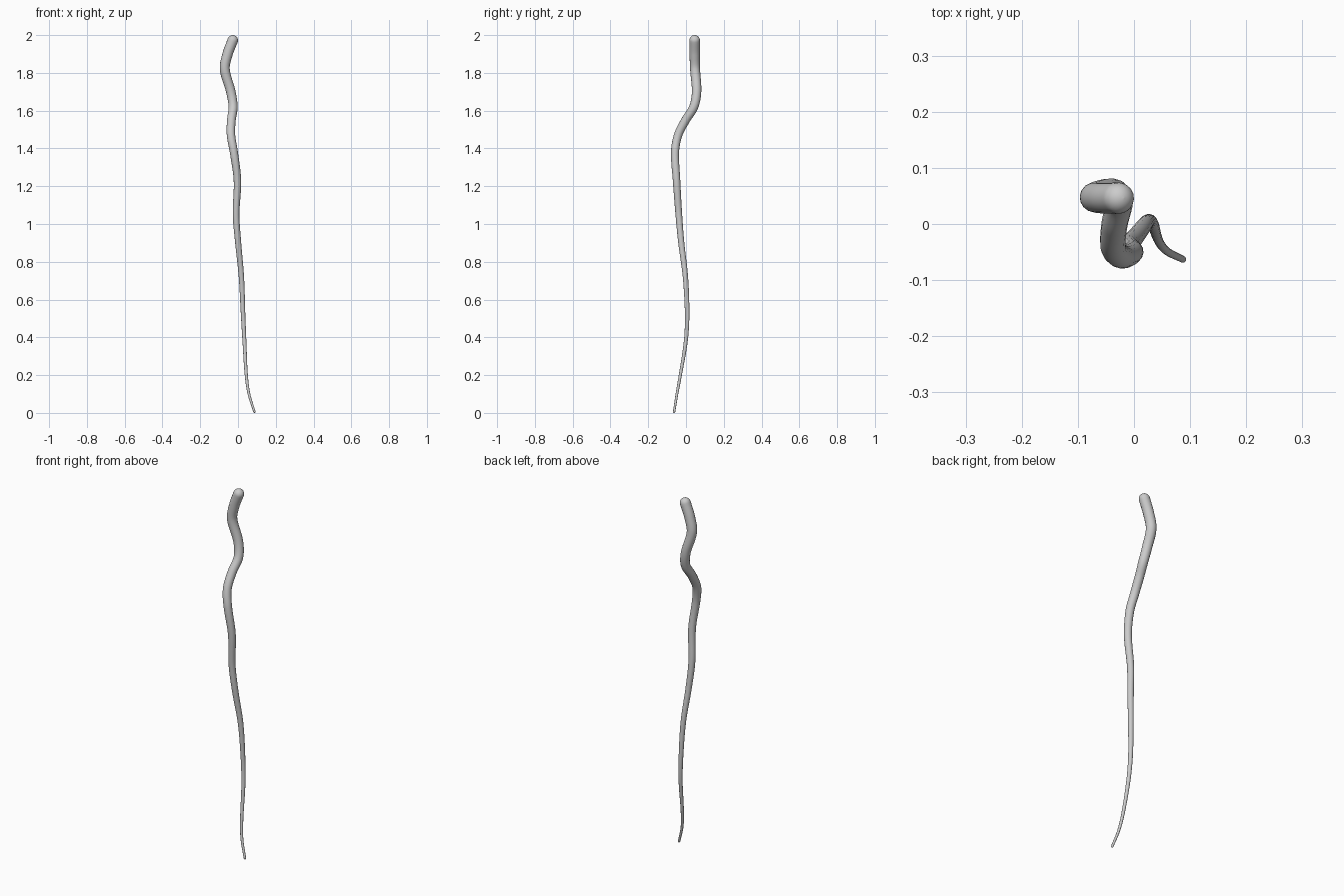
import bpy, math
from mathutils import Vector

if "Cube" in bpy.data.objects:
    bpy.data.objects.remove(bpy.data.objects["Cube"])

# Centre line from the thin tip up to the thick end: x, y, z
PATH = [Vector(p) for p in [
    (0.087, -0.063, 0.006), (0.058, -0.048, 0.10), (0.044, -0.03, 0.20),
    (0.034, -0.001, 0.38), (0.027, 0.006, 0.52), (0.018, -0.003, 0.72),
    (0.001, -0.025, 0.90), (-0.01, -0.038, 1.05), (-0.003, -0.05, 1.23),
    (-0.022, -0.058, 1.38), (-0.037, -0.042, 1.47), (-0.035, -0.002, 1.55),
    (-0.026, 0.041, 1.62), (-0.038, 0.056, 1.70), (-0.07, 0.048, 1.82),
    (-0.055, 0.046, 1.90), (-0.028, 0.046, 1.972)]]
R_TIP, R_TOP = 0.006, 0.028


def smooth_path(pts, steps=8):
    """Catmull-Rom style interpolation, spaced by chord length."""
    t = [0.0]
    for a, b in zip(pts, pts[1:]):
        t.append(t[-1] + (b - a).length)
    n = len(pts)
    tan = []
    for i in range(n):
        a, b = max(i - 1, 0), min(i + 1, n - 1)
        tan.append((pts[b] - pts[a]) / (t[b] - t[a]))
    out = []
    for i in range(n - 1):
        h = t[i + 1] - t[i]
        for k in range(steps):
            s = k / steps
            out.append(pts[i] * (2*s**3 - 3*s**2 + 1) + tan[i] * h * (s**3 - 2*s**2 + s)
                       + pts[i+1] * (3*s**2 - 2*s**3) + tan[i+1] * h * (s**3 - s**2))
    return out + [pts[-1]]


def dome(centre, direction, r, steps=8):
    """Extra path points that close an end as a half ball."""
    return [(centre + direction * r * math.sin(a), max(r * math.cos(a), r * 0.02))
            for a in (math.pi / 2 * k / steps for k in range(1, steps + 1))]


# Tapering body with rounded ends
line = smooth_path(PATH)
body = [(p, R_TIP + (R_TOP - R_TIP) * (p.z / 1.97)) for p in line]
start = dome(line[0], (line[0] - line[1]).normalized(), R_TIP)[::-1]
end = dome(line[-1], (line[-1] - line[-2]).normalized(), R_TOP)
samples = start + body + end

curve = bpy.data.curves.new("tapered_tendril", 'CURVE')
curve.dimensions = '3D'
curve.bevel_depth = 1.0
curve.bevel_resolution = 6
curve.use_fill_caps = True
spline = curve.splines.new('POLY')
spline.points.add(len(samples) - 1)
for point, (pos, radius) in zip(spline.points, samples):
    point.co = (*pos, 1)
    point.radius = radius

tendril = bpy.data.objects.new("tapered_tendril", curve)
bpy.context.collection.objects.link(tendril)
bpy.context.view_layer.objects.active = tendril
tendril.select_set(True)
bpy.ops.object.convert(target='MESH')
bpy.ops.object.shade_smooth()
